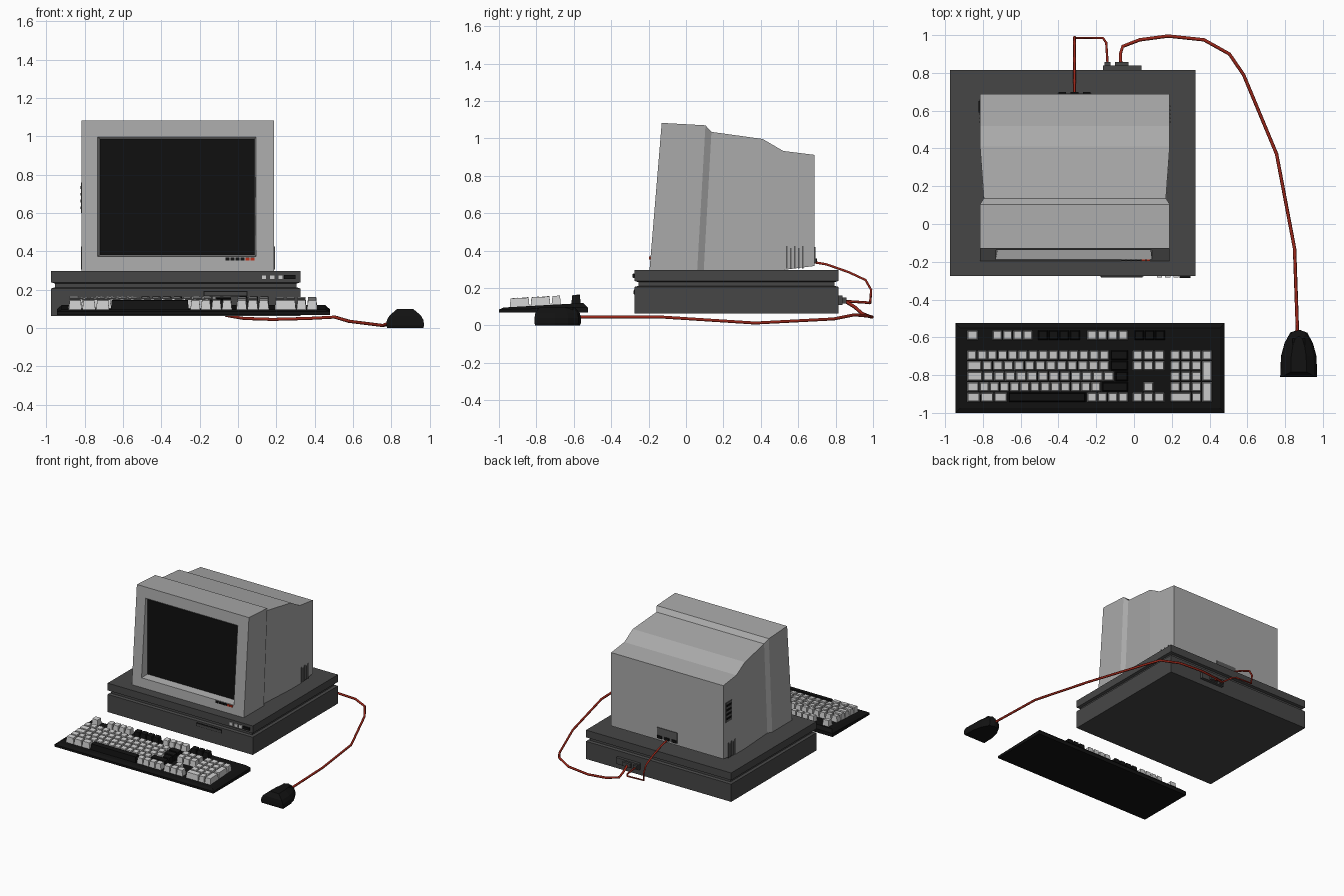
import bpy, bmesh

if "Cube" in bpy.data.objects:
    bpy.data.objects.remove(bpy.data.objects["Cube"])


def material(name, r, g, b):
    m = bpy.data.materials.new(name)
    m.use_nodes = True
    m.diffuse_color = (r, g, b, 1)
    bsdf = next(n for n in m.node_tree.nodes if n.type == 'BSDF_PRINCIPLED')
    bsdf.inputs["Base Color"].default_value = (r, g, b, 1)
    bsdf.inputs["Roughness"].default_value = 0.8
    return m


LIGHT = material("light grey plastic", .4, .4, .4)
DARK = material("charcoal plastic", .062, .062, .062)
BLACK = material("black plastic", .006, .006, .006)
GLASS = material("dark screen", .005, .005, .005)
KEY = material("pale keycap", .62, .62, .62)
RED = material("red cable", .33, .02, .01)
LAMP = material("red lamp", .5, .03, .01)
SHADE = material("vent grey", .1, .1, .1)


def finish(name, bm, *mats):
    bmesh.ops.recalc_face_normals(bm, faces=bm.faces)
    me = bpy.data.meshes.new(name)
    bm.to_mesh(me)
    bm.free()
    for m in mats:
        me.materials.append(m)
    ob = bpy.data.objects.new(name, me)
    bpy.context.collection.objects.link(ob)
    return ob


def add_loft(bm, loops):
    """Skin a row of closed loops and cap both ends; returns the last cap."""
    rings = [[bm.verts.new(p) for p in loop] for loop in loops]
    n = len(rings[0])
    for a, b in zip(rings, rings[1:]):
        for i in range(n):
            j = (i + 1) % n
            bm.faces.new((a[i], a[j], b[j], b[i]))
    bm.faces.new(rings[0])
    return bm.faces.new(rings[-1])


def rect(x0, x1, y0, y1, z, inset=0, rise=0):
    """Horizontal rectangle; its rear edge is lifted by rise."""
    x0, x1, y0, y1 = x0 + inset, x1 - inset, y0 + inset, y1 - inset
    return [(x0, y0, z), (x1, y0, z), (x1, y1, z + rise), (x0, y1, z + rise)]


def loft(name, loops, mat):
    bm = bmesh.new()
    add_loft(bm, loops)
    return finish(name, bm, mat)


def box(name, x0, x1, y0, y1, z0, z1, mat):
    return loft(name, [rect(x0, x1, y0, y1, z0), rect(x0, x1, y0, y1, z1)], mat)


# Desktop case with a V groove around it
CASE = (-.975, .325, -.275, .815)
loft("computer_case", [rect(*CASE, z, i) for z, i in
     ((.063, 0), (.206, 0), (.212, .02), (.232, .02), (.238, 0), (.297, 0))], DARK)
box("disk_slot_frame", -.18, .05, -.279, -.27, .165, .192, BLACK)
box("disk_slot_door", -.174, .044, -.282, -.27, .169, .188, DARK)
for i in range(3):
    x = .122 + i * .043
    box("case_button", x, x + .027, -.283, -.27, .254, .277, KEY)
box("power_switch", .24, .3, -.286, -.27, .256, .276, BLACK)

# Monitor housing: slanted front, stepped top, pinched behind the bezel
CX = -.313


def section(yb, yt, zb, zt, w):
    return [(CX - w, yb, zb), (CX + w, yb, zb), (CX + w, yt, zt), (CX - w, yt, zt)]


def front_y(z):
    return -.195 + (z - .297) * .083


def opening(x0, x1, z0, z1, depth=None):
    y0, y1 = (front_y(z0), front_y(z1)) if depth is None else (depth, depth)
    return [(x0, y0, z0), (x1, y0, z0), (x1, y1, z1), (x0, y1, z1)]


bm = bmesh.new()
screen = add_loft(bm, [
    section(.687, .687, .318, .912, .502),
    section(.52, .52, .297, .933, .502),
    section(.41, .41, .297, .997, .502),
    section(.095, .136, .297, 1.035, .482),
    section(.06, .104, .297, 1.07, .502),
    section(front_y(.297), front_y(1.083), .297, 1.083, .502),
    opening(-.732, .094, .372, .997),
    opening(-.72, .086, .382, .987, -.128)])
screen.material_index = 1
finish("monitor_housing", bm, LIGHT, GLASS)

# Bezel buttons and lamps
for i in range(6):
    x = -.065 + i * .026
    box("bezel_button", x, x + .021, -.197, -.184, .352, .368, BLACK if i < 4 else LAMP)

# Side vents, mirrored on both sides
for s in (-1, 1):
    for i in range(5):
        y = .535 + i * .021
        xs = sorted((CX + s * .495, CX + s * .506))
        box("side_vent", *xs, y, y + .009, .305, .425 - .012 * (i % 2), SHADE)
box("side_grille", CX - .506, CX - .49, .58, .66, .6, .76, SHADE)
for i in range(4):
    z = .62 + i * .035
    box("side_grille_slat", CX - .509, CX - .49, .59, .65, z, z + .015, BLACK)

# Rear sockets
box("monitor_socket_panel", -.405, -.225, .68, .692, .335, .42, SHADE)
for x in (-.4, -.335, -.27):
    box("monitor_socket", x, x + .04, .68, .7, .337, .358, BLACK)
box("case_socket_panel", -.165, .04, .81, .838, .11, .16, DARK)
box("mouse_plug", -.1, -.03, .83, .857, .118, .15, DARK)
box("power_plug", -.155, -.125, .83, .857, .118, .15, DARK)


# Cables
def cable(name, points, radius):
    cu = bpy.data.curves.new(name, 'CURVE')
    cu.dimensions = '3D'
    cu.bevel_depth = radius
    cu.bevel_resolution = 1
    cu.use_fill_caps = True
    sp = cu.splines.new('POLY')
    sp.points.add(len(points) - 1)
    for p, co in zip(sp.points, points):
        p.co = (*co, 1)
    cu.materials.append(RED)
    ob = bpy.data.objects.new(name, cu)
    bpy.context.collection.objects.link(ob)
    bpy.ops.object.select_all(action='DESELECT')
    ob.select_set(True)
    bpy.context.view_layer.objects.active = ob
    bpy.ops.object.convert(target='MESH')


cable("mouse_cable", [
    (.865, -.6, .045), (.863, -.5, .045), (.85, -.13, .045), (.755, .37, .013),
    (.58, .79, .035), (.505, .9, .057), (.37, .975, .05), (.18, .995, .045),
    (.03, .975, .05), (-.06, .94, .065), (-.072, .9, .1), (-.07, .85, .13)], .009)
cable("monitor_cable", [
    (-.315, .685, .338), (-.315, .75, .327), (-.315, .87, .285), (-.315, .96, .243),
    (-.315, .99, .19), (-.31, .985, .125), (-.165, .985, .12), (-.147, .96, .123),
    (-.14, .85, .13)], .007)

# Keyboard body: thin wedge with sloping rim
BOARD = (-.945, .48, -1, -.525)
loft("keyboard_body", [rect(*BOARD, .068), rect(*BOARD, .085, 0, .012),
                       rect(*BOARD, .096, .025, .024)], BLACK)


# Keycaps: each run is start x, end x, key count, row span
def keycaps(name, runs, mat, height):
    bm = bmesh.new()
    for row, x0, x1, count, span in runs:
        y = ROWS[row]
        step = (x1 - x0) / count
        for i in range(count):
            a, b = x0 + i * step, x0 + (i + 1) * step
            cell = (a, b, y - .027 - (span - 1) * .0555, y + .027)
            base = .096 + (cell[2] + .975) * .053
            add_loft(bm, [rect(*cell, base, .002, .003),
                          rect(*cell, base + height, .007, .004)])
    return finish(name, bm, mat)


ROWS = (-.588, -.694, -.75, -.806, -.862, -.917)
L, M, N, P = -.885, -.03, -.01, .19   # left block, its right end, cursor block, number pad
keycaps("light_keys", [
    (0, L, L + .06, 1, 1), (0, -.75, -.535, 4, 1), (0, -.25, -.03, 4, 1),
    (1, L, -.13, 14, 1), (2, L, -.805, 1, 1), (2, -.805, -.13, 12, 1),
    (3, L, -.8, 1, 1), (3, -.8, -.105, 12, 1), (4, L, -.82, 1, 1),
    (4, -.82, -.175, 12, 1), (5, L, -.67, 3, 1), (5, -.25, M, 4, 1),
    (1, N, .163, 3, 1), (2, N, .163, 3, 1), (4, .048, .105, 1, 1), (5, N, .163, 3, 1),
    (1, P, .415, 4, 1), (2, P, .358, 3, 1), (3, P, .358, 3, 1), (4, P, .358, 3, 1),
    (2, .358, .415, 1, 2), (4, .358, .415, 1, 2),
    (5, P, .304, 1, 1), (5, .304, .358, 1, 1)], KEY, .047)
keycaps("dark_keys", [
    (0, -.51, -.285, 4, 1), (0, 0, .165, 3, 1), (1, -.125, M, 1, 1), (2, -.125, M, 1, 1),
    (3, -.1, M, 1, 1), (4, -.17, M, 1, 1), (5, -.665, -.255, 1, 1)], BLACK, .045)

# Mouse: domed shell on a tapered outline
OUTLINE = ((-.098, -.81), (.098, -.81), (.094, -.7), (.075, -.63), (.045, -.575),
           (.01, -.562), (-.01, -.562), (-.045, -.575), (-.075, -.63), (-.094, -.7))


def mouse_ring(z, sx, sy):
    return [(.872 + x * sx, -.7 + (y + .7) * sy, z) for x, y in OUTLINE]


loft("mouse_shell", [mouse_ring(0, .97, .96), mouse_ring(.012, 1, 1), mouse_ring(.04, .98, 1),
                     mouse_ring(.065, .84, .96), mouse_ring(.1, .42, .75)], BLACK)
for s in (-1, 1):
    xs = sorted((.872 + s * .004, .872 + s * .034))
    box("mouse_button", *xs, -.67, -.605, .06, .098, BLACK)
